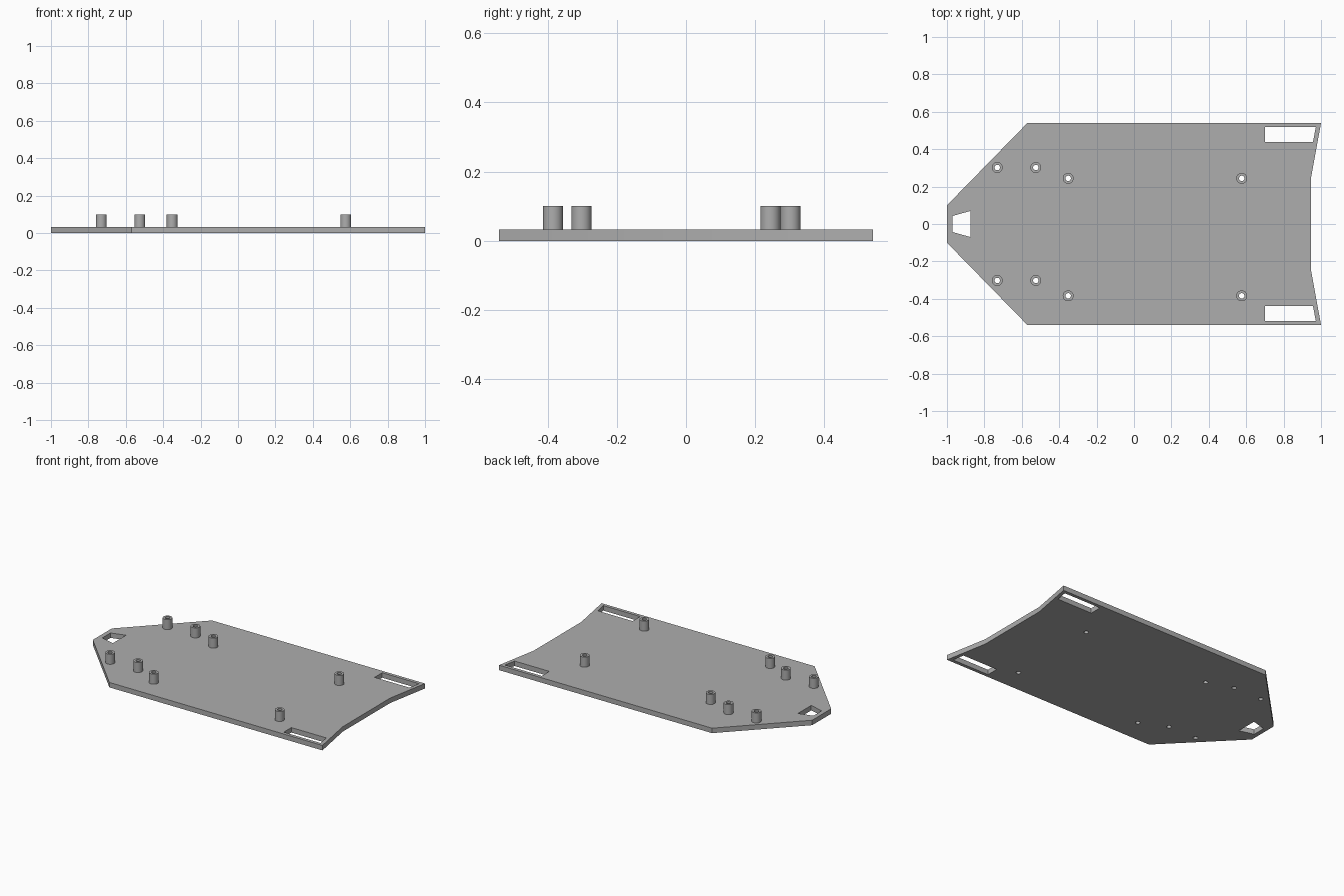
import bpy, bmesh, math
from mathutils import Vector

if "Cube" in bpy.data.objects:
    bpy.data.objects.remove(bpy.data.objects["Cube"])

THICK, TOP = 0.033, 0.1      # plate thickness, standoff top
OUTER_R, HOLE_R = 0.029, 0.0145

grey = bpy.data.materials.new("mid grey")
grey.diffuse_color = (0.42, 0.42, 0.42, 1)
grey.use_nodes = True
grey.node_tree.nodes["Principled BSDF"].inputs["Base Color"].default_value = grey.diffuse_color


def circle(cx, cy, r, n=32):
    return [(cx + r * math.cos(2 * math.pi * i / n),
             cy + r * math.sin(2 * math.pi * i / n)) for i in range(n)]


def slab(name, loops, z0, z1):
    """Extrude an outline (first loop) with holes (other loops)."""
    bm = bmesh.new()
    for loop in loops:
        vs = [bm.verts.new((x, y, z0)) for x, y in loop]
        for a, b in zip(vs, vs[1:] + vs[:1]):
            bm.edges.new((a, b))
    bmesh.ops.triangle_fill(bm, use_beauty=True, edges=bm.edges[:], normal=(0, 0, 1))
    ext = bmesh.ops.extrude_face_region(bm, geom=bm.faces[:], use_keep_orig=True)
    moved = [g for g in ext["geom"] if isinstance(g, bmesh.types.BMVert)]
    bmesh.ops.translate(bm, verts=moved, vec=Vector((0, 0, z1 - z0)))
    bmesh.ops.recalc_face_normals(bm, faces=bm.faces[:])
    me = bpy.data.meshes.new(name)
    bm.to_mesh(me)
    bm.free()
    me.materials.append(grey)
    ob = bpy.data.objects.new(name, me)
    bpy.context.collection.objects.link(ob)
    bpy.ops.object.select_all(action='DESELECT')
    ob.select_set(True)
    bpy.context.view_layer.objects.active = ob
    bpy.ops.object.shade_smooth_by_angle(angle=math.radians(30))
    return ob


def mirrored(half):
    """Close a half outline by mirroring it across y = 0."""
    return half + [(x, -y) for x, y in reversed(half)]


# Standoff positions
posts = [(-0.731, 0.302), (-0.525, 0.302), (-0.352, 0.244), (0.576, 0.244),
         (-0.731, -0.302), (-0.525, -0.302), (-0.352, -0.384), (0.576, -0.384)]

# Base plate with nose window, tail slots and screw holes
outline = mirrored([(-1, 0.1), (-0.57, 0.54), (1, 0.54), (0.947, 0.25)])
nose_window = mirrored([(-0.97, 0.043), (-0.874, 0.07)])
slot_left = [(0.70, 0.518), (0.972, 0.518), (0.957, 0.438), (0.70, 0.438)]
slot_right = [(x, -y) for x, y in slot_left]
holes = [circle(x, y, HOLE_R) for x, y in posts]
slab("base_plate", [outline, nose_window, slot_left, slot_right] + holes, 0, THICK)

# Hollow standoffs
for i, (x, y) in enumerate(posts, 1):
    slab(f"standoff_{i}", [circle(x, y, OUTER_R), circle(x, y, HOLE_R)], THICK, TOP)
